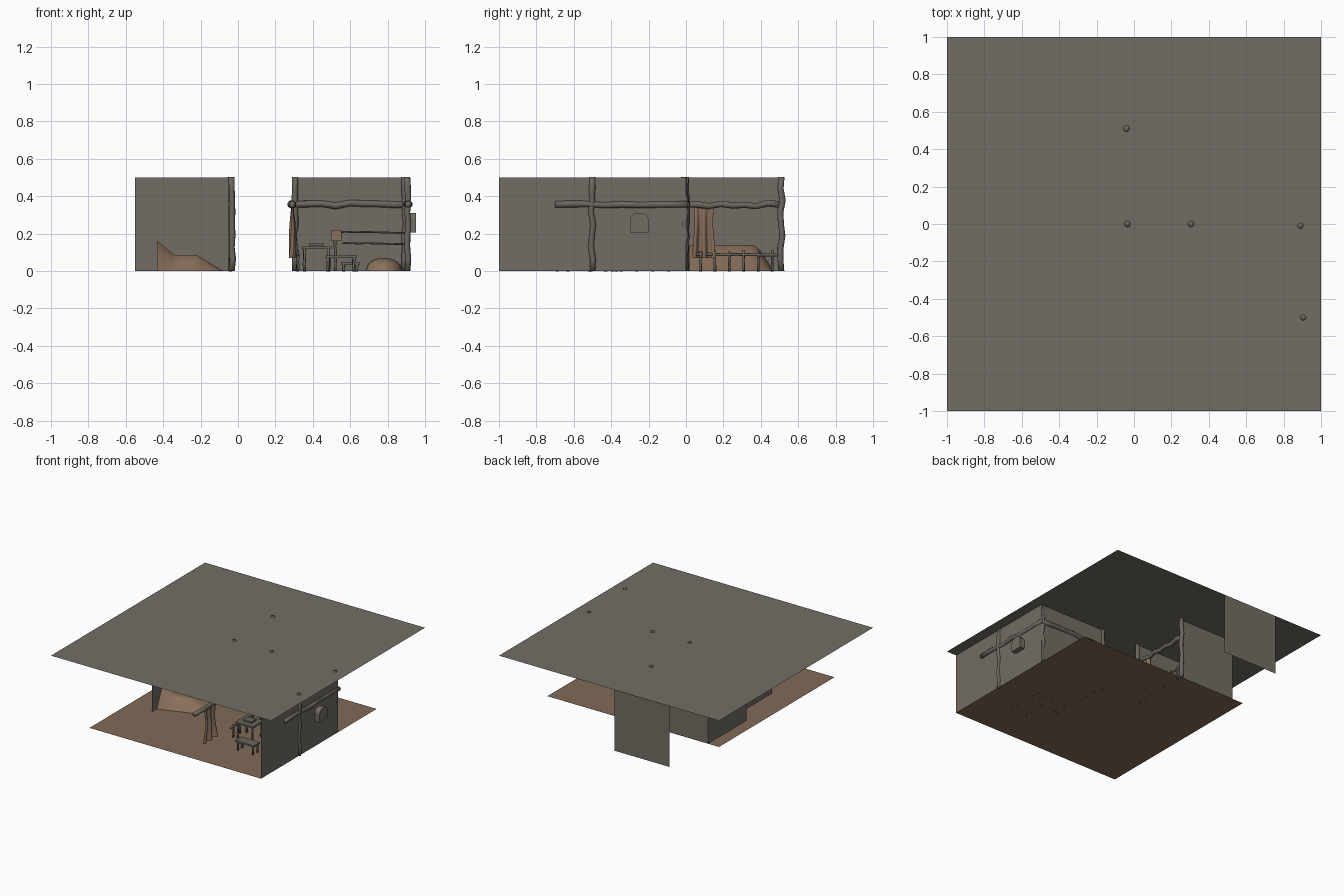
import bpy, bmesh, math, random
from mathutils import Vector

if "Cube" in bpy.data.objects:
    bpy.data.objects.remove(bpy.data.objects["Cube"])
random.seed(4)

def mat(name, c):
    m = bpy.data.materials.new(name)
    m.diffuse_color = (*c, 1)
    m.use_nodes = True
    m.node_tree.nodes["Principled BSDF"].inputs["Base Color"].default_value = m.diffuse_color
    return m
STONE = mat("grey_brown_plaster", (0.17, 0.155, 0.13))
EARTH = mat("brown_earth", (0.22, 0.145, 0.098))
CLOTH = mat("tan_cloth", (0.26, 0.165, 0.108))
WOOD = mat("grey_wood", (0.145, 0.132, 0.112))

def finish(name, bm, m, smooth=False):
    me = bpy.data.meshes.new(name)
    bm.to_mesh(me); bm.free()
    me.materials.append(m)
    for p in me.polygons:
        p.use_smooth = smooth
    ob = bpy.data.objects.new(name, me)
    bpy.context.collection.objects.link(ob)
    return ob

def quad(name, pts, m):
    bm = bmesh.new()
    bm.faces.new([bm.verts.new(p) for p in pts])
    return finish(name, bm, m)

def wall(name, a, b):
    quad(name, [(*a, 0), (*b, 0), (*b, 0.5), (*a, 0.5)], STONE)

def pole(name, a, b, r, m=WOOD, wobble=0.004, n=8, sides=10):
    # crooked pole: rings along a slightly wavering line
    a, b = Vector(a), Vector(b)
    d = (b - a).normalized()
    u = d.orthogonal().normalized(); v = d.cross(u)
    bm = bmesh.new(); rings = []
    for i in range(n + 1):
        off = Vector((0, 0, 0))
        if 0 < i < n:
            off = u * random.uniform(-wobble, wobble) + v * random.uniform(-wobble, wobble)
        rr = r * random.uniform(0.9, 1.05)
        c = a.lerp(b, i / n) + off
        rings.append([bm.verts.new(c + (u * math.cos(t) + v * math.sin(t)) * rr)
                      for t in (2 * math.pi * k / sides for k in range(sides))])
    for p, q in zip(rings, rings[1:]):
        for k in range(sides):
            bm.faces.new((p[k], p[(k + 1) % sides], q[(k + 1) % sides], q[k]))
    bm.faces.new(rings[0][::-1]); bm.faces.new(rings[-1])
    return finish(name, bm, m, True)

def box(name, c, s, m=WOOD):
    bm = bmesh.new()
    bmesh.ops.create_cube(bm, size=1)
    for v in bm.verts:
        v.co = Vector(c) + Vector([v.co[i] * s[i] for i in range(3)])
    return finish(name, bm, m)

def sheet(name, f, nu, nv, m, smooth=True):
    # surface from a function of (u, v) in 0..1
    bm = bmesh.new()
    g = [[bm.verts.new(f(i / nu, j / nv)) for j in range(nv + 1)] for i in range(nu + 1)]
    for i in range(nu):
        for j in range(nv):
            bm.faces.new((g[i][j], g[i + 1][j], g[i + 1][j + 1], g[i][j + 1]))
    return finish(name, bm, m, smooth)

def ramp(t, pts):
    for (x0, y0), (x1, y1) in zip(pts, pts[1:]):
        if t <= x1:
            return y0 + (y1 - y0) * (t - x0) / (x1 - x0)
    return pts[-1][1]

# ceiling, floor and thin walls
quad("ceiling", [(-1, -1, .5), (1, -1, .5), (1, 1, .5), (-1, 1, .5)], STONE)
quad("floor", [(-.65, -1, 0), (.91, -1, 0), (.91, .5, 0), (-.65, .5, 0)], EARTH)
wall("right_wall", (.91, -1), (.91, 0))
wall("middle_wall", (.91, 0), (.29, 0))
wall("alcove_front_wall", (-.05, 0), (-.55, 0))
wall("alcove_side_wall", (-.55, 0), (-.55, .5))
wall("alcove_back_wall", (-.55, .5), (-.05, .5))
wall("far_panel", (-.55, 1), (-.05, 1))
wall("left_wall", (-.43, -.5), (-.43, 0))

# crooked posts
for i, (x, y) in enumerate([(-.04, .51), (-.035, 0), (.305, 0), (.89, -.01), (.905, -.5)]):
    pole(f"post_{i}", (x, y, 0), (x, y, .503), .017, wobble=.007)

# horizontal beams
pole("outer_beam", (.91, -.7, .355), (.91, .01, .355), .018, wobble=.007)
pole("middle_beam", (.29, 0, .355), (.91, 0, .355), .018, wobble=.007)
pole("alcove_beam", (-.05, 0, .355), (-.05, .5, .355), .018, wobble=.007)
pole("doorway_beam", (.29, -.98, .355), (.29, 0, .355), .018, wobble=.007)

# hanging curtains with folds
def curtain(name, x, y0, y1):
    def f(u, v):
        z = .35 - .28 * v
        return (x + .013 * math.sin(u * 15) * (.4 + v) + .022 * math.sin(v * 3.1) * (.5 - u),
                y0 + (y1 - y0) * (u + .1 * math.sin(v * 5) * (.5 - u)), z)
    sheet(name, f, 20, 8, CLOTH)
curtain("alcove_curtain", -.045, .04, .15)
curtain("doorway_curtain", .29, -.86, -.7)

# heaps: one against the left wall, one in the alcove
def wall_heap(u, v):
    h = ramp(u, [(0, .16), (.26, .085), (.6, .085), (1, 0)])
    y0 = -.44 + .12 * u
    return (-.43 + .35 * u, y0 + (-.02 - y0) * v, h * min(1, 6 * v))
sheet("wall_heap", wall_heap, 18, 12, CLOTH)
def alcove_heap(u, v):
    h = ramp(v, [(0, .14), (.75, .14), (.82, .12), (1, 0)])
    return (-.53 + .45 * u, .02 + .45 * v, h * min(1, 2.2 * (1 - u)))
sheet("alcove_bedding", alcove_heap, 12, 18, CLOTH)

# low stick fences beside each sleeping place
def fence(name, x, y0, y1, n):
    for i in range(n):
        y = y0 + (y1 - y0) * (i + .5) / n
        pole(f"{name}_stake_{i}", (x, y, -.003), (x, y, .105 + .008 * (i % 2)), .007, wobble=.002, n=4, sides=6)
    pole(f"{name}_rail", (x, y0, .09), (x, y1, .085), .008, wobble=.003, sides=6)
fence("alcove_fence", -.04, .04, .5, 6)
fence("room_fence", .32, -.56, -.05, 6)

# arched vent box on the outer wall
bm = bmesh.new()
prof = [(-.3, .205), (-.2, .205)] + [(-.25 + .05 * math.cos(t), .275 + .036 * math.sin(t))
        for t in (math.pi * k / 8 for k in range(9))]
a = [bm.verts.new((.905, y, z)) for y, z in prof]
b = [bm.verts.new((.953, y, z)) for y, z in prof]
bm.faces.new(a[::-1]); bm.faces.new(b)
for k in range(len(prof)):
    j = (k + 1) % len(prof)
    bm.faces.new((a[k], a[j], b[j], b[k]))
finish("vent_box", bm, STONE)

# tables and benches
def table(name, x, y, z, w, d):
    box(name + "_top", (x, y, z), (w, d, .014))
    for sx in (-1, 1):
        for sy in (-1, 1):
            px, py = x + sx * (w / 2 - .015), y + sy * (d / 2 - .012)
            pole(f"{name}_leg_{sx}_{sy}", (px, py, -.002), (px, py, z), .008, wobble=.002, n=3, sides=6)
table("work_table", .42, -.45, .125, .16, .14)
table("bench", .55, -.66, .075, .17, .08)
table("low_stool", .6, -.4, .04, .1, .08)
box("tray", (.42, -.45, .14), (.08, .06, .012))

# post with a box, and drying rails
pole("rack_post", (.52, -.25, 0), (.52, -.25, .21), .008, wobble=.002, sides=6)
box("rack_box", (.525, -.25, .19), (.055, .05, .06), CLOTH)
pole("upper_rack_rail", (.53, -.25, .208), (.9, -.25, .205), .005, wobble=.002, sides=6)
pole("lower_rack_rail", (.56, -.25, .15), (.9, -.25, .143), .005, wobble=.002, sides=6)

# round bedding pile
def pile(u, v):
    t = u * 2 * math.pi
    r = 1 - v
    return (.78 + .1 * r * math.cos(t), -.2 + .15 * r * math.sin(t), .07 * math.sqrt(max(0, 1 - r * r)))
sheet("bedding_pile", pile, 20, 8, CLOTH)
